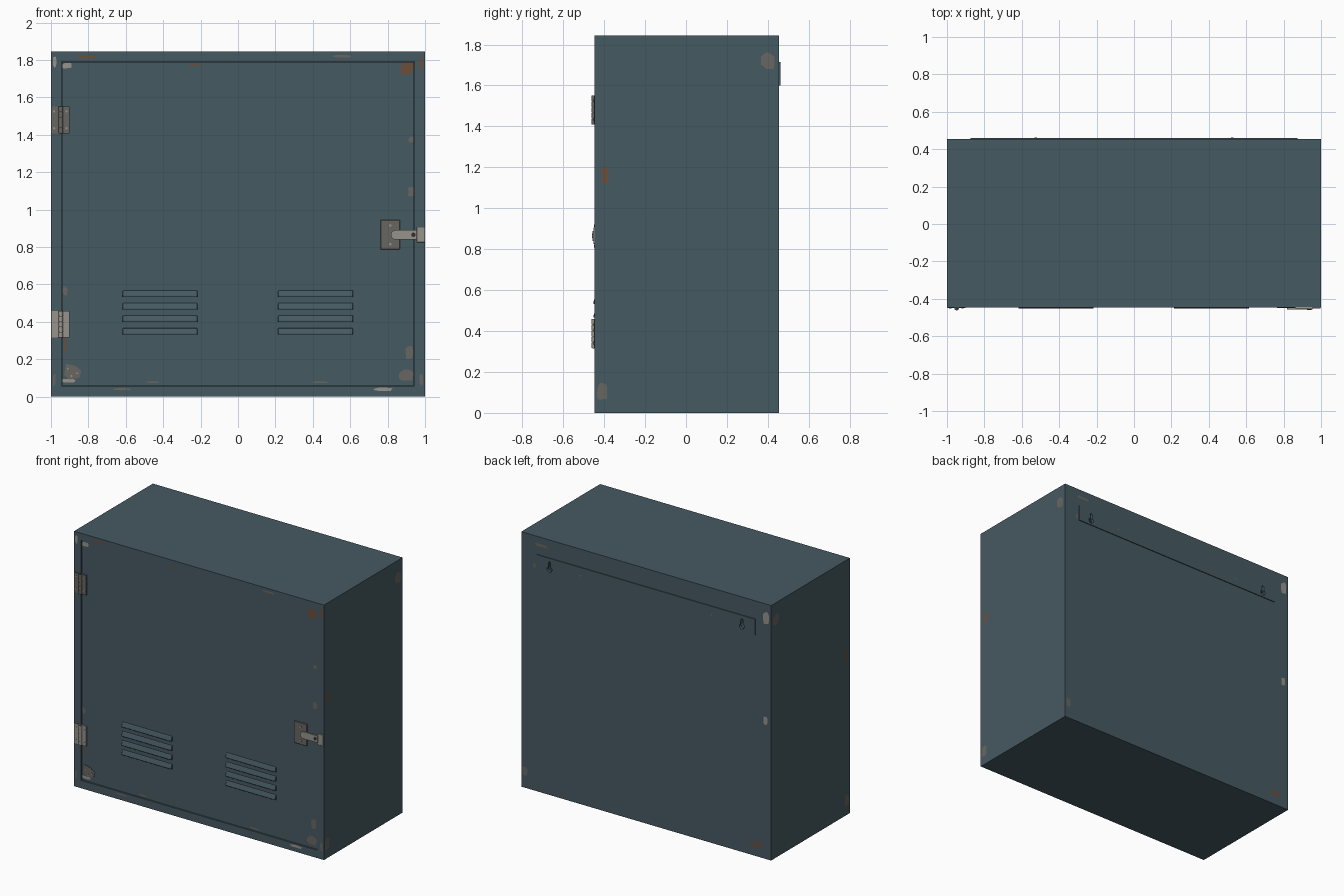
import bpy, bmesh, math, random
from mathutils import Vector

if "Cube" in bpy.data.objects:
    bpy.data.objects.remove(bpy.data.objects["Cube"])

random.seed(4)
H, YF, YB, WALL = 1.845, -0.446, 0.455, 0.015   # height, front, back, sheet thickness
DX, DZ0, DZ1, DY = 0.942, 0.06, 1.79, -0.440    # door half width, bottom, top, face


def material(name, rgb):
    m = bpy.data.materials.new(name)
    m.diffuse_color = [(c / 255) ** 2.2 for c in rgb] + [1]
    m.use_nodes = True
    m.node_tree.nodes["Principled BSDF"].inputs["Base Color"].default_value = m.diffuse_color
    return m


PAINT = material("blue_grey_paint", (72, 90, 98))
STEEL = material("dull_steel", (104, 102, 98))
BRIGHT = material("bright_steel", (150, 146, 138))
RUST = material("rust", (108, 80, 62))
DARK = material("dark_steel", (50, 52, 54))


def finish(name, bm, mat, bevel=0, smooth=False):
    me = bpy.data.meshes.new(name)
    bm.to_mesh(me)
    bm.free()
    ob = bpy.data.objects.new(name, me)
    bpy.context.collection.objects.link(ob)
    if mat:
        me.materials.append(mat)
    if bevel:
        b = ob.modifiers.new("edge", 'BEVEL')
        b.width, b.segments, b.limit_method = bevel, 1, 'ANGLE'
    if smooth:
        bpy.context.view_layer.objects.active = ob
        ob.select_set(True)
        bpy.ops.object.shade_smooth_by_angle()
        ob.select_set(False)
    return ob


def box(name, x0, x1, y0, y1, z0, z1, mat, bevel=0):
    bm = bmesh.new()
    for v in bmesh.ops.create_cube(bm, size=1)["verts"]:
        v.co = Vector(((x0, x1)[v.co.x > 0], (y0, y1)[v.co.y > 0], (z0, z1)[v.co.z > 0]))
    return finish(name, bm, mat, bevel)


def prism(name, pts, axis, d0, d1, mat, bevel=0):
    """Extrude a 2D outline along 'x' (points y,z) or 'y' (points x,z)."""
    bm = bmesh.new()
    co = [(d0, a, b) if axis == 'x' else (a, d0, b) for a, b in pts]
    f = bm.faces.new([bm.verts.new(c) for c in co])
    ext = bmesh.ops.extrude_face_region(bm, geom=[f])["geom"]
    move = Vector((d1 - d0, 0, 0)) if axis == 'x' else Vector((0, d1 - d0, 0))
    bmesh.ops.translate(bm, vec=move, verts=[g for g in ext if isinstance(g, bmesh.types.BMVert)])
    bmesh.ops.recalc_face_normals(bm, faces=bm.faces)
    return finish(name, bm, mat, bevel)


def circle(cx, cz, r, n, a0=0, a1=2 * math.pi):
    return [(cx + r * math.cos(a0 + (a1 - a0) * i / n), cz + r * math.sin(a0 + (a1 - a0) * i / n)) for i in range(n)]


def rivet(name, x, y, z, r, mat, d=-0.002):
    return prism(name, circle(x, z, r, 10), 'y', y + 0.002 * (1 if d < 0 else -1), y + d, mat)


# Hollow body: front lip, then a thin-walled cavity behind it
bm = bmesh.new()
for v in bmesh.ops.create_cube(bm, size=1)["verts"]:
    v.co = Vector((v.co.x * 2, (YF, YB)[v.co.y > 0], (0, H)[v.co.z > 0]))
front = min(bm.faces, key=lambda f: f.calc_center_median().y)


def ring(face, x, z0, z1, y):
    for v in face.verts:
        v.co = Vector((x if v.co.x > 0 else -x, y, z1 if v.co.z > H / 2 else z0))


bmesh.ops.inset_region(bm, faces=[front], thickness=0.05)
ring(front, DX + 0.003, DZ0 - 0.003, DZ1 + 0.003, YF)
for x, z0, z1, y in [(DX + 0.003, DZ0 - 0.003, DZ1 + 0.003, YF + WALL),
                     (1 - WALL, WALL, H - WALL, YF + WALL), (1 - WALL, WALL, H - WALL, YB - WALL)]:
    front = bmesh.ops.extrude_discrete_faces(bm, faces=[front])["faces"][0]
    ring(front, x, z0, z1, y)
bmesh.ops.recalc_face_normals(bm, faces=bm.faces)
body = finish("cabinet_body", bm, PAINT)

# Door set slightly back in its frame
box("door", -DX, DX, DY, DY + 0.02, DZ0, DZ1, PAINT)

# Hanging strip on the back, with keyhole slots cut through strip and body
strip = box("hanging_strip", -0.875, 0.875, YB - 0.002, 0.461, 1.6, 1.715, PAINT)
for s in (-1, 1):
    x = s * 0.77
    a = math.asin(0.009 / 0.02)
    outline = circle(x, 1.635, 0.02, 16, math.pi / 2 + a, 2.5 * math.pi - a)
    outline += [(x + 0.009, 1.653)] + circle(x, 1.68, 0.009, 8, 0, math.pi) + [(x - 0.009, 1.68)]
    cutter = prism("keyhole_cutter", outline, 'y', 0.40, 0.50, None)
    cutter.hide_render = True
    cutter.hide_viewport = True
    for ob in (body, strip):
        m = ob.modifiers.new("keyhole", 'BOOLEAN')
        m.operation, m.object, m.solver = 'DIFFERENCE', cutter, 'EXACT'
    rivet("strip_weld", s * 0.525, 0.461, 1.655, 0.007, STEEL, 0.001)

# Louvres: sloped hoods with a flat underside
for x0 in (-0.617, 0.215):
    for z in (0.55, 0.483, 0.416, 0.349):
        hood = [(DY + 0.004, z + 0.018), (DY - 0.004, z + 0.016), (DY - 0.013, z - 0.010),
                (DY - 0.013, z - 0.018), (DY + 0.004, z - 0.018)]
        prism("louvre", hood, 'x', x0, x0 + 0.4, PAINT, 0.002)

# Hinges: two leaves, a five-part knuckle and screws
for zc, mat in ((1.48, STEEL), (0.387, BRIGHT)):
    z0, z1 = zc - 0.072, zc + 0.072
    box("hinge_frame_leaf", -0.998, -0.95, YF - 0.004, YF + 0.002, z0, z1, mat)
    box("hinge_door_leaf", -0.946, -0.9, YF - 0.004, DY + 0.002, z0, z1, mat)
    for i in range(5):
        bm = bmesh.new()
        bmesh.ops.create_cone(bm, cap_ends=True, segments=16, radius1=0.013, radius2=0.013, depth=0.0265)
        bmesh.ops.translate(bm, vec=(-0.948, YF - 0.003, zc + (i - 2) * 0.0288), verts=bm.verts)
        finish("hinge_knuckle", bm, mat, smooth=True)
    box("hinge_pin", -0.954, -0.942, YF - 0.01, YF, z0, z1, DARK)
    for x in (-0.983, -0.917):
        for dz in (-0.045, 0.045):
            rivet("hinge_screw", x, YF - 0.004, zc + dz, 0.006, BRIGHT)

# Hasp: plate, swinging arm, staple and keeper on the frame
box("latch_plate", 0.762, 0.865, YF - 0.002, DY + 0.002, 0.787, 0.945, STEEL, 0.002)
for z in (0.815, 0.915):
    rivet("latch_screw", 0.814, YF - 0.002, z, 0.007, BRIGHT)
prism("latch_arm", circle(0.842, 0.865, 0.025, 10, math.pi / 2, 1.5 * math.pi) + [(0.842, 0.84), (0.955, 0.84), (0.955, 0.89)],
      'y', YF - 0.011, YF - 0.002, BRIGHT)
rivet("latch_staple", 0.938, YF - 0.011, 0.865, 0.012, DARK)
box("latch_keeper", 0.955, 0.998, YF - 0.007, YF + 0.002, 0.825, 0.905, BRIGHT, 0.002)

# Riveted repair patch in the lower door corner
prism("repair_patch", [(-0.93, 0.115), (-0.9, 0.092), (-0.848, 0.1), (-0.838, 0.14), (-0.87, 0.165), (-0.92, 0.176)],
      'y', DY - 0.003, DY + 0.002, STEEL)
for x, z in ((-0.91, 0.15), (-0.89, 0.11), (-0.86, 0.125)):
    rivet("patch_rivet", x, DY - 0.003, z, 0.005, BRIGHT)


def chip(centre, u, w, h, mat):
    """Jagged flake of bare metal or rust lying on a panel."""
    bm = bmesh.new()
    n, vs = 14, []
    for i in range(n):
        a, r = 2 * math.pi * i / n, random.uniform(0.75, 1.15)
        x = max(-1, min(1, 1.2 * r * math.cos(a))) * w / 2
        z = max(-1, min(1, 1.2 * r * math.sin(a))) * h / 2
        vs.append(bm.verts.new(Vector(centre) + Vector(u) * x + Vector((0, 0, z))))
    bm.faces.new(vs)
    finish("rust_patch" if mat == RUST else "paint_chip", bm, mat)


# Worn paint on the front: x, z, width, height
front_wear = {
    BRIGHT: [(-.98, 1.79, .02, .06), (-.915, 1.77, .05, .03), (-.905, .085, .07, .02), (.775, .04, .1, .018)],
    RUST: [(-.805, 1.815, .1, .014), (-.23, 1.775, .05, .01), (.905, 1.755, .07, .07), (.98, 1.78, .02, .07),
           (-.925, .275, .012, .08)],
    STEEL: [(.555, 1.82, .1, .015), (.925, 1.375, .025, .03), (.925, 1.095, .03, .05), (-.925, .565, .025, .05),
            (-.982, .09, .015, .06), (.915, .235, .04, .07), (.9, .115, .08, .06), (.98, .09, .02, .06),
            (.44, .077, .08, .01), (-.455, .077, .06, .01), (-.62, .04, .09, .012)]}
for mat, items in front_wear.items():
    for x, z, w, h in items:
        on_door = abs(x) < DX and DZ0 < z < DZ1
        chip((x, (DY if on_door else YF) - 0.001, z), (1, 0, 0), w, h, mat)

# Worn paint on the back
for x, z, w, h, mat in [(-.96, 1.745, .045, .09, BRIGHT), (-.955, 1.0, .03, .06, BRIGHT), (-.885, .085, .09, .03, RUST),
                        (.97, .12, .04, .06, STEEL), (.84, 1.787, .1, .02, STEEL), (.895, 1.63, .02, .03, STEEL)]:
    chip((x, YB + 0.001, z), (-1, 0, 0), w, h, mat)

# Worn paint on both sides
for s in (-1, 1):
    for y, z, w, h, mat in [(.4, 1.72, .065, .08, STEEL), (-.395, 1.16, .03, .08, RUST), (-.41, .105, .05, .08, STEEL)]:
        chip((s * 1.001, y, z), (0, s, 0), w, h, mat)
